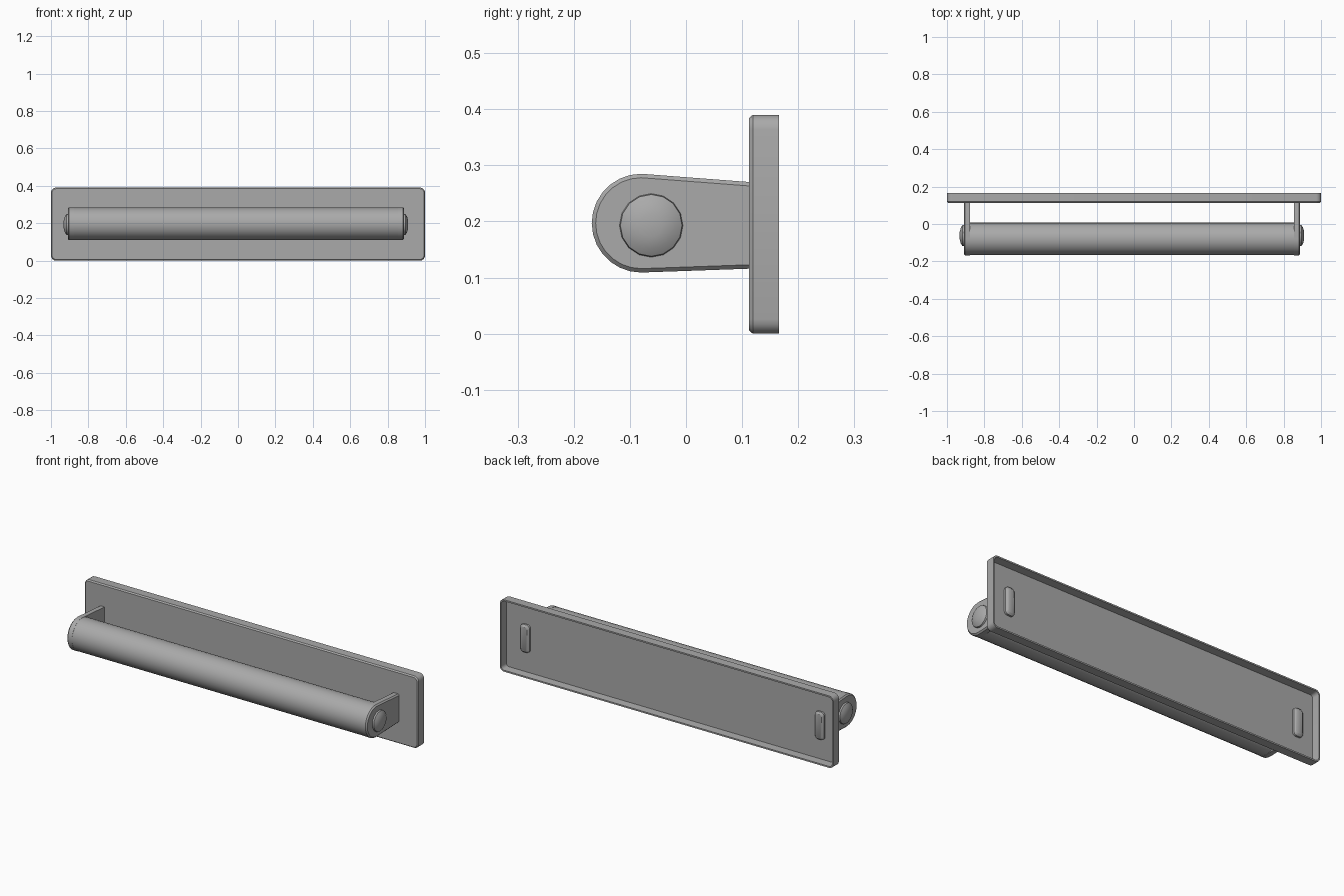
import bpy, bmesh, math
from mathutils import Vector

cube = bpy.data.objects.get("Cube")
if cube:
    bpy.data.objects.remove(cube, do_unlink=True)

metal = bpy.data.materials.new("grey metal")
metal.use_nodes = True
grey = (0.4, 0.4, 0.4, 1)
metal.diffuse_color = grey
metal.node_tree.nodes["Principled BSDF"].inputs["Base Color"].default_value = grey

AXIS_Y, AXIS_Z = -0.08, 0.197     # roller axis
PLATE_Y, BACK_Y = 0.112, 0.166    # plate front and rim edge


def loft(name, rings):
    """Skin equal-length rings in order and cap both ends."""
    bm = bmesh.new()
    loops = [[bm.verts.new(p) for p in ring] for ring in rings]
    n = len(loops[0])
    for a, b in zip(loops, loops[1:]):
        for i in range(n):
            j = (i + 1) % n
            bm.faces.new((a[i], a[j], b[j], b[i]))
    bm.faces.new(loops[0])
    bm.faces.new(loops[-1])
    bmesh.ops.recalc_face_normals(bm, faces=bm.faces)
    mesh = bpy.data.meshes.new(name)
    bm.to_mesh(mesh)
    bm.free()
    obj = bpy.data.objects.new(name, mesh)
    bpy.context.collection.objects.link(obj)
    mesh.materials.append(metal)
    bpy.ops.object.select_all(action='DESELECT')
    obj.select_set(True)
    bpy.context.view_layer.objects.active = obj
    bpy.ops.object.shade_smooth_by_angle(angle=math.radians(35))
    return obj


def rounded_rect(cx, cz, w, h, r, y, steps=4):
    """Rounded rectangle in the XZ plane."""
    pts = []
    for k, (sx, sz) in enumerate(((1, 1), (-1, 1), (-1, -1), (1, -1))):
        for s in range(steps + 1):
            t = math.pi / 2 * (k + s / steps)
            pts.append(Vector((cx + sx * (w / 2 - r) + r * math.cos(t), y,
                               cz + sz * (h / 2 - r) + r * math.sin(t))))
    return pts


def circle(x, r, cy=AXIS_Y, cz=AXIS_Z, n=28):
    """Circle in the YZ plane."""
    return [Vector((x, cy + r * math.cos(2 * math.pi * i / n),
                    cz + r * math.sin(2 * math.pi * i / n))) for i in range(n)]


def bracket_outline(x, inset=0):
    """Arm with a round front end, in the YZ plane."""
    r = 0.088 - inset
    pts = [Vector((x, PLATE_Y + 0.005, 0.116 + inset)),
           Vector((x, PLATE_Y + 0.005, 0.27 - inset))]
    for i in range(15):
        t = math.pi / 2 + math.pi * i / 14
        pts.append(Vector((x, AXIS_Y + r * math.cos(t), AXIS_Z + r * math.sin(t))))
    return pts


# Wall plate: a shallow pressed tray, open at the back
def plate_ring(inset, y):
    return rounded_rect(0, 0.195, 2 - 2 * inset, 0.39 - 2 * inset, 0.026 - inset, y)


loft("wall_plate", [plate_ring(0.006, PLATE_Y), plate_ring(0, PLATE_Y + 0.007),
                    plate_ring(0, BACK_Y), plate_ring(0.008, BACK_Y),
                    plate_ring(0.011, PLATE_Y + 0.012)])

# Roller bar between the brackets
loft("roller", [circle(-0.885, 0.087), circle(0.86, 0.087)])

# Brackets, domed end caps and the tabs that pass through the plate
for side, sign, inner, outer in (("left", 1, 0.855, 0.888), ("right", -1, 0.878, 0.91)):
    loft(side + "_bracket", [bracket_outline(sign * inner),
                             bracket_outline(sign * (outer - 0.007)),
                             bracket_outline(sign * outer, 0.007)])
    dome = ((0, 0.057), (0.01, 0.055), (0.018, 0.042), (0.024, 0.02))
    loft(side + "_end_cap", [circle(sign * (outer - 0.002 + dx), r, -0.062, 0.193, 16)
                             for dx, r in dome])
    tab_x = sign * (inner + outer) / 2
    loft(side + "_mounting_tab",
         [rounded_rect(tab_x, 0.195, 0.055, 0.15, 0.018, PLATE_Y + 0.01),
          rounded_rect(tab_x, 0.195, 0.055, 0.15, 0.018, PLATE_Y + 0.022),
          rounded_rect(tab_x, 0.195, 0.035, 0.13, 0.012, PLATE_Y + 0.03)])
